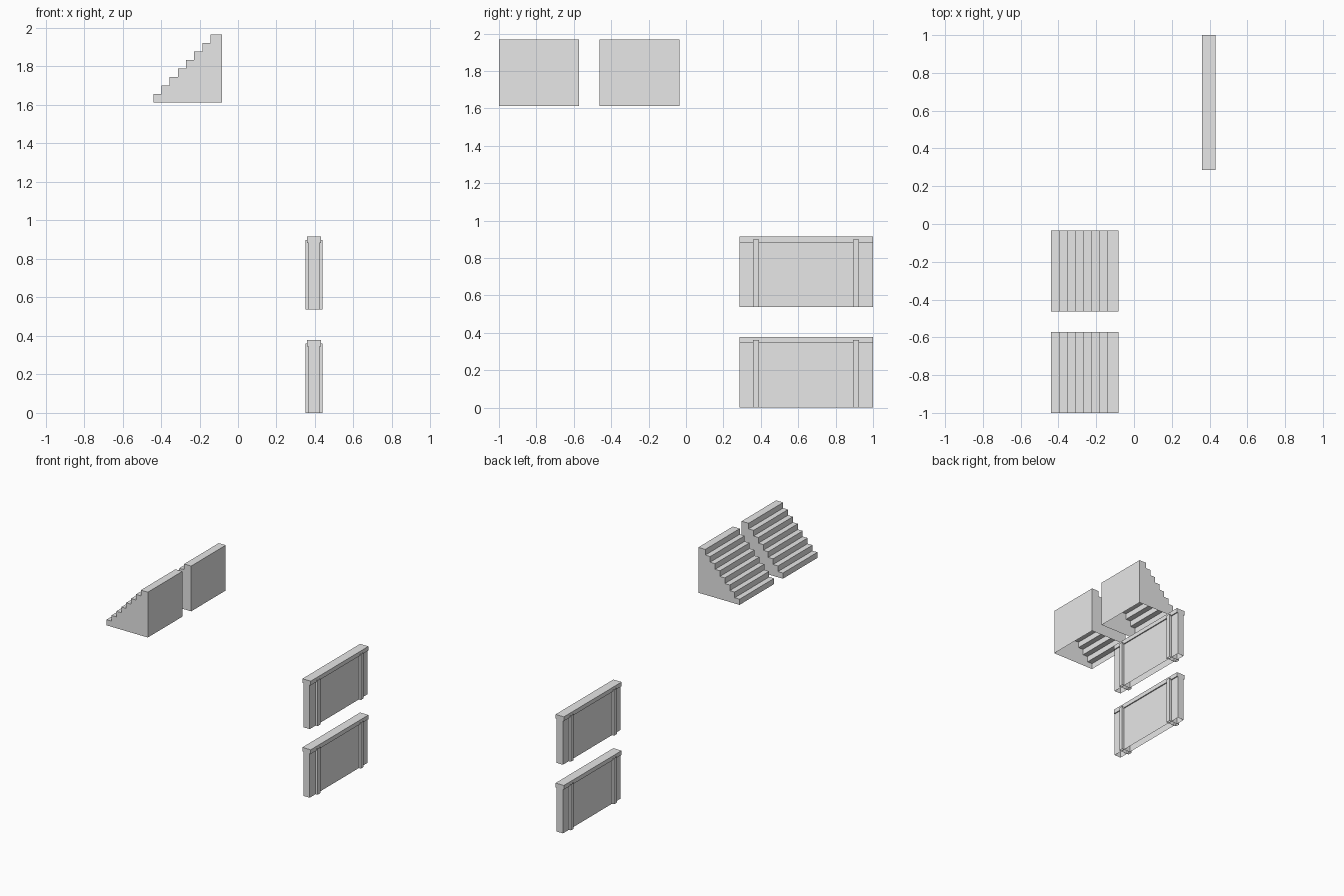
import bpy
import bmesh

cube = bpy.data.objects.get("Cube")
if cube:
    bpy.data.objects.remove(cube, do_unlink=True)

grey = bpy.data.materials.new("plain_grey")
grey.use_nodes = True
grey.diffuse_color = (0.8, 0.8, 0.8, 1)
grey.node_tree.nodes["Principled BSDF"].inputs["Base Color"].default_value = (0.8, 0.8, 0.8, 1)


def prism(name, profile, y0, y1, open_dirs=()):
    """Extrude an xz profile along y, leaving out faces turned to open_dirs."""
    bm = bmesh.new()
    face = bm.faces.new([bm.verts.new((x, y0, z)) for x, z in profile])
    out = bmesh.ops.extrude_face_region(bm, geom=[face], use_keep_orig=True)
    verts = [g for g in out["geom"] if isinstance(g, bmesh.types.BMVert)]
    bmesh.ops.translate(bm, verts=verts, vec=(0, y1 - y0, 0))
    bmesh.ops.recalc_face_normals(bm, faces=bm.faces)
    gone = [f for f in bm.faces if round(f.normal.z) in open_dirs and abs(f.normal.z) > 0.9]
    bmesh.ops.delete(bm, geom=gone, context="FACES")
    mesh = bpy.data.meshes.new(name)
    bm.to_mesh(mesh)
    bm.free()
    mesh.materials.append(grey)
    obj = bpy.data.objects.new(name, mesh)
    bpy.context.collection.objects.link(obj)
    return obj


def rect(cx, width, z0, z1):
    h = width / 2
    return [(cx - h, z0), (cx + h, z0), (cx + h, z1), (cx - h, z1)]


# Two flights of steps, hollow and open underneath
STEPS, TREAD, RISE = 8, 0.0425, 0.0444
LOW_X, HIGH_X, BASE = -0.44, -0.082, 1.612
profile = [(HIGH_X, BASE), (LOW_X, BASE)]
for i in range(STEPS):
    x, z = LOW_X + i * TREAD, BASE + (i + 1) * RISE
    profile.append((x, z))
    profile.append((x + TREAD if i < STEPS - 1 else HIGH_X, z))
for side, y in (("front", -1.0), ("back", -0.463)):
    prism(side + "_steps", profile, y, y + 0.428, open_dirs=(-1,))

# Two low walls with a coping and two pilasters each, open underneath
WALL_X, Y0, Y1 = 0.395, 0.285, 1.0
for level, z in (("lower", 0.0), ("upper", 0.538)):
    prism(level + "_wall_body", rect(WALL_X, 0.055, z, z + 0.345), Y0, Y1, open_dirs=(-1, 1))
    prism(level + "_wall_coping", rect(WALL_X, 0.072, z + 0.345, z + 0.378), Y0, Y1)
    for side, y in (("front", 0.358), ("back", 0.893)):
        prism(f"{level}_{side}_pilaster", rect(WALL_X, 0.09, z, z + 0.36),
              y, y + 0.033, open_dirs=(-1, 1))
